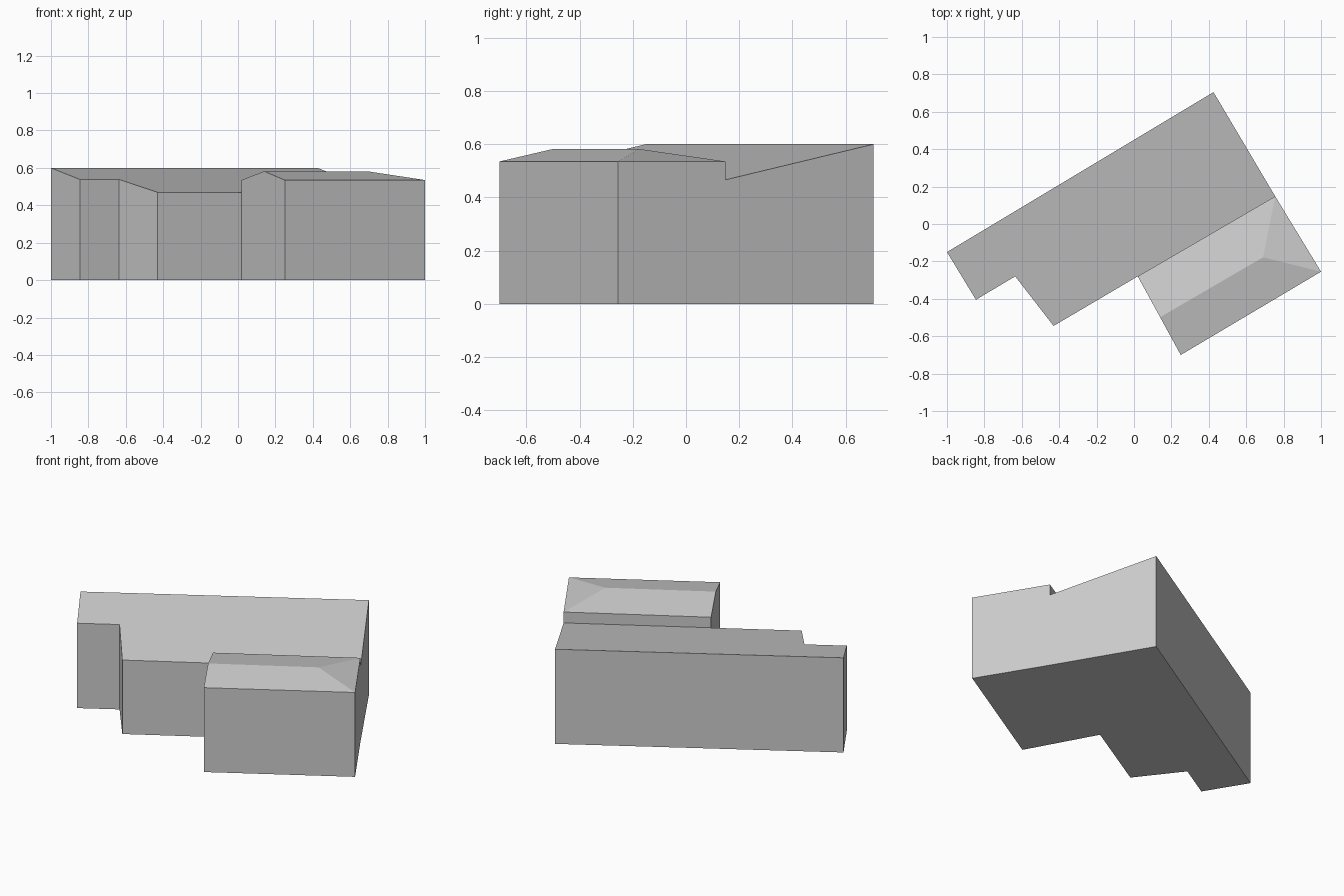
import bpy
import bmesh
from mathutils import Vector

cube = bpy.data.objects.get("Cube")
if cube:
    bpy.data.objects.remove(cube, do_unlink=True)

grey = bpy.data.materials.new("plain grey")
grey.use_nodes = True
colour = (0.6, 0.6, 0.6, 1)
grey.diffuse_color = colour
grey.node_tree.nodes["Principled BSDF"].inputs["Base Color"].default_value = colour

# Plan corners
back_left, back_right = Vector((-1, -0.15)), Vector((0.425, 0.705))
valley_right, valley_left = Vector((0.755, 0.148)), Vector((0.02, -0.28))
notch = [Vector(p) for p in ((-0.43, -0.545), (-0.635, -0.28), (-0.845, -0.405))]
wing_front_left, wing_front_right = Vector((0.25, -0.7)), Vector((1, -0.255))

# The main roof falls steadily away from the back eave
along = (back_right - back_left).normalized()
downhill = Vector((along.y, -along.x))


def roof_height(p):
    return 0.6 - 0.207 * (p - back_left).dot(downhill)


def finish(name, bm):
    bmesh.ops.remove_doubles(bm, verts=bm.verts, dist=0.0001)
    bmesh.ops.recalc_face_normals(bm, faces=bm.faces)
    mesh = bpy.data.meshes.new(name)
    bm.to_mesh(mesh)
    bm.free()
    mesh.materials.append(grey)
    obj = bpy.data.objects.new(name, mesh)
    bpy.context.collection.objects.link(obj)
    return obj


def face(bm, points):
    return bm.faces.new([bm.verts.new(p) for p in points])


def wall(bm, a, b, top_a, top_b, base_a=0, base_b=0):
    face(bm, [(*a, base_a), (*b, base_b), (*b, top_b), (*a, top_a)])


# Main block: walls follow the plan, open where the wing joins
bm = bmesh.new()
plan = [valley_right, back_right, back_left, *reversed(notch), valley_left]
for a, b in zip(plan, plan[1:]):
    wall(bm, a, b, roof_height(a), roof_height(b))
face(bm, [(*p, 0) for p in plan])
face(bm, [(*p, roof_height(p)) for p in plan])
finish("main_block", bm)

# Wing: gable at the left end, hip at the right end
bm = bmesh.new()
eave, ridge = 0.535, 0.582
fl, fr, br, bl = [(*p, eave) for p in
                  (wing_front_left, wing_front_right, valley_right, valley_left)]
gable_top = (*wing_front_left.lerp(valley_left, 0.48), ridge)
hip_top = (0.69, -0.178, ridge)
wall(bm, wing_front_left, wing_front_right, eave, eave)
wall(bm, wing_front_right, valley_right, eave, eave)
wall(bm, valley_right, valley_left, eave, eave,
     roof_height(valley_right), roof_height(valley_left))
face(bm, [(*valley_left, 0), (*wing_front_left, 0), fl, gable_top, bl])
face(bm, [fl, fr, hip_top, gable_top])
face(bm, [br, bl, gable_top, hip_top])
face(bm, [fr, br, hip_top])
face(bm, [(*p, 0) for p in
          (wing_front_left, valley_left, valley_right, wing_front_right)])
finish("front_wing", bm)
